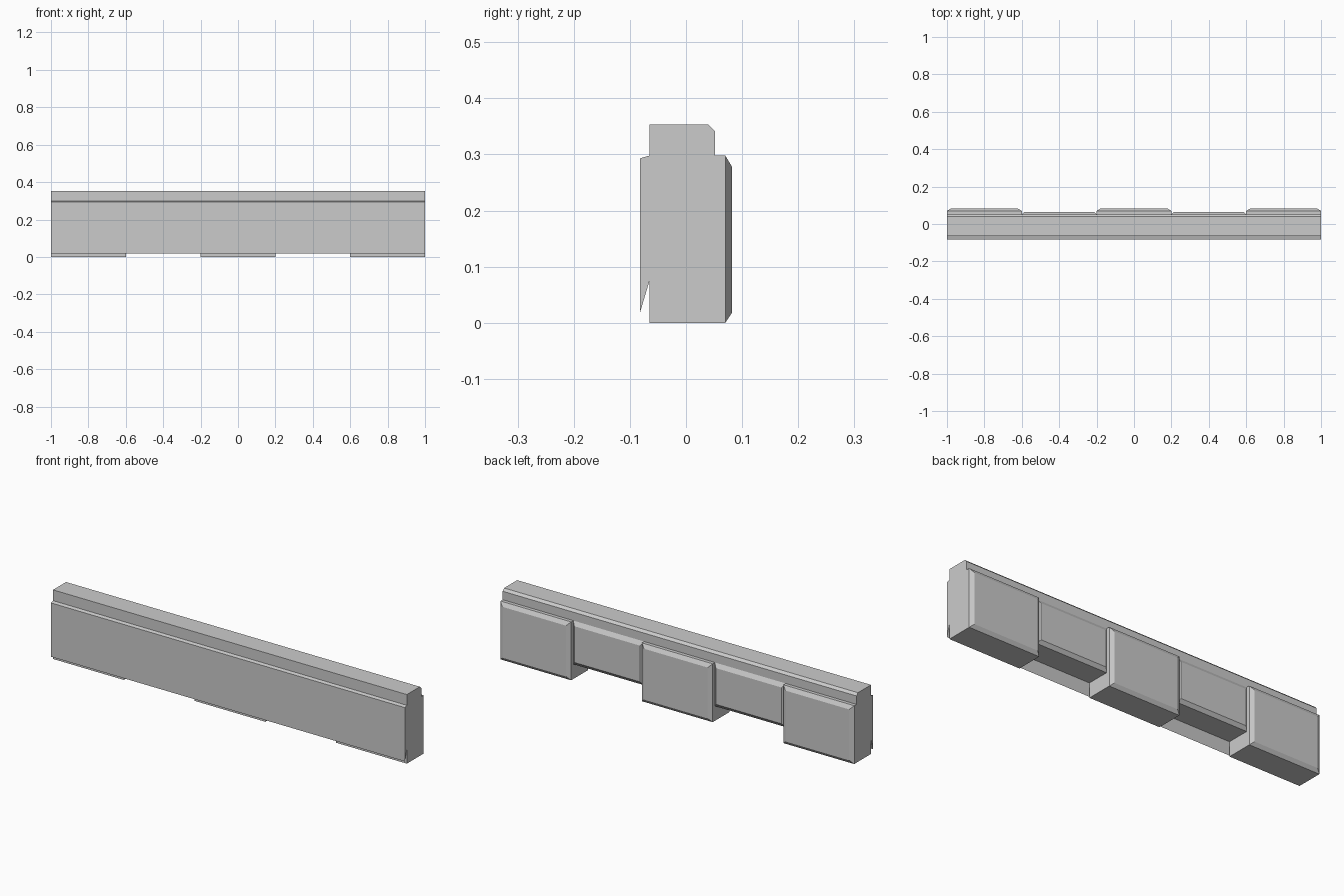
import bpy, bmesh

if "Cube" in bpy.data.objects:
    bpy.data.objects.remove(bpy.data.objects["Cube"])


def make_object(name, bm):
    bmesh.ops.remove_doubles(bm, verts=bm.verts, dist=1e-5)
    bmesh.ops.recalc_face_normals(bm, faces=bm.faces)
    me = bpy.data.meshes.new(name)
    bm.to_mesh(me)
    bm.free()
    ob = bpy.data.objects.new(name, me)
    bpy.context.collection.objects.link(ob)
    return ob


def loft(bm, rings, cap_start=False, cap_end=False, skip=()):
    """Join rectangular rings (y, x0, x1, z0, z1); sides are 0 bottom, 1 right, 2 top, 3 left."""
    loops = [[bm.verts.new(p) for p in ((a, y, c), (b, y, c), (b, y, d), (a, y, d))]
             for y, a, b, c, d in rings]
    for p, q in zip(loops, loops[1:]):
        for i in range(4):
            if i not in skip:
                j = (i + 1) % 4
                bm.faces.new((p[i], p[j], q[j], q[i]))
    if cap_start:
        bm.faces.new(loops[0])
    if cap_end:
        bm.faces.new(loops[-1])


FRONT, BACK, FLOOR, SHOULDER = -0.065, 0.052, 0.075, 0.298

# Long rail: front panel with drip lip, stepped cap; its covered back is left open
profile = [(FRONT, FLOOR), (-0.082, 0.018), (-0.082, 0.293), (FRONT, SHOULDER),
           (FRONT, 0.353), (0.04, 0.353), (BACK, 0.341), (BACK, SHOULDER), (BACK, FLOOR)]
bm = bmesh.new()
ends = [[bm.verts.new((x, y, z)) for y, z in profile] for x in (-1, 1)]
for i in range(len(profile) - 2):
    bm.faces.new((ends[0][i], ends[0][i + 1], ends[1][i + 1], ends[1][i]))
for e in ends:
    bm.faces.new(e)
make_object("rail", bm)

# Tall blocks: a foot under the rail and a bevelled pad on the back
for n, cx in enumerate((-0.8, 0, 0.8)):
    a, b = cx - 0.2, cx + 0.2
    bm = bmesh.new()
    loft(bm, [(FRONT, a, b, 0, FLOOR), (BACK, a, b, 0, FLOOR)], cap_start=True, skip=(2,))
    loft(bm, [(BACK, a, b, 0, SHOULDER), (0.07, a, b, 0, SHOULDER),
              (0.082, a + 0.02, b - 0.02, 0.018, 0.278)], cap_end=True)
    make_object(f"tall_block_{n + 1}", bm)

# Short panels between the blocks, with the rail underside
for n, cx in enumerate((-0.4, 0.4)):
    a, b = cx - 0.2, cx + 0.2
    bm = bmesh.new()
    loft(bm, [(FRONT, a, b, FLOOR, SHOULDER), (BACK, a, b, FLOOR, SHOULDER)], skip=(1, 2, 3))
    loft(bm, [(BACK, a, b, FLOOR, SHOULDER),
              (0.065, a + 0.014, b - 0.014, FLOOR + 0.018, 0.278)], cap_end=True)
    make_object(f"short_panel_{n + 1}", bm)
